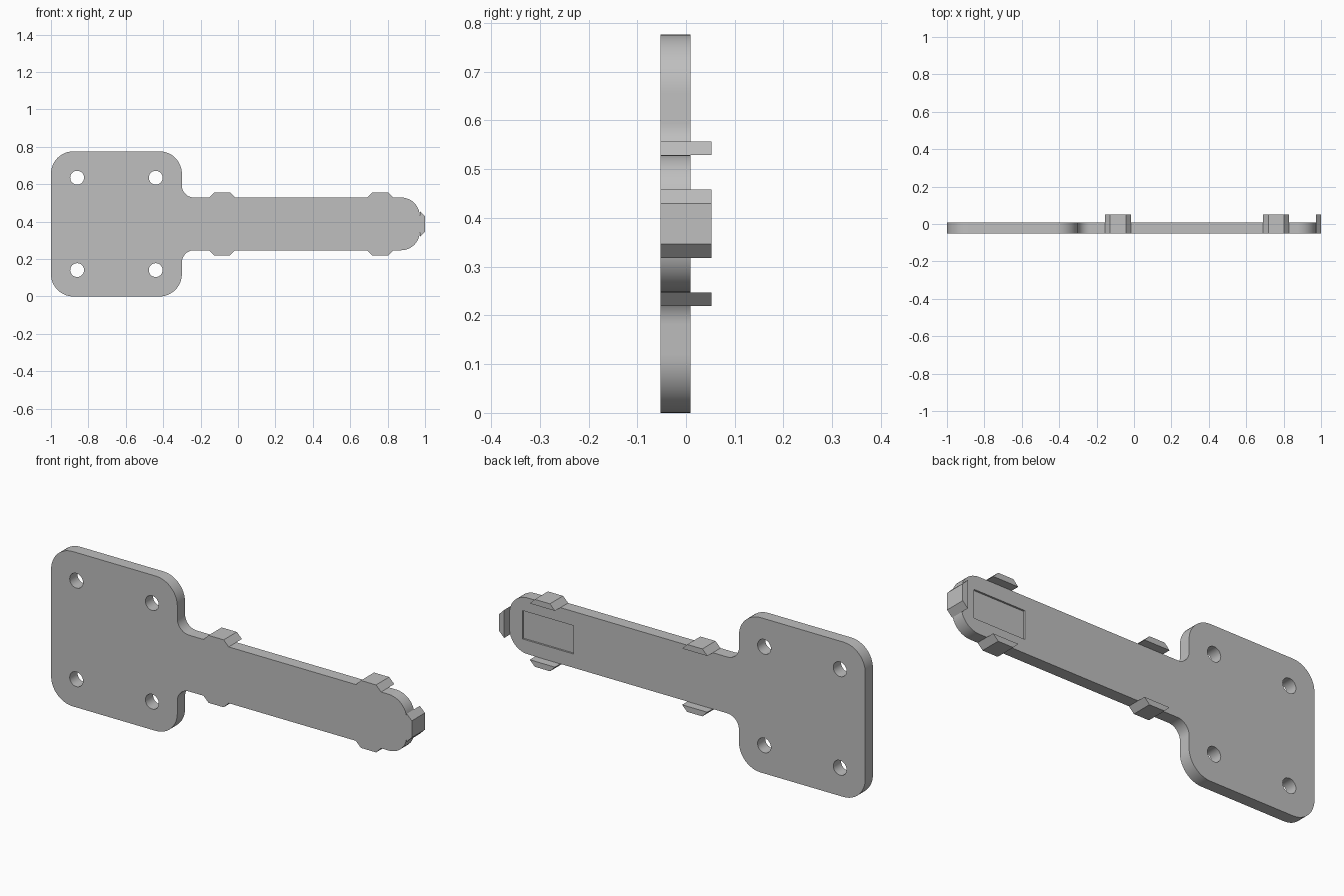
import bpy, bmesh, math
from mathutils import Vector

if "Cube" in bpy.data.objects:
    bpy.data.objects.remove(bpy.data.objects["Cube"], do_unlink=True)

MID = 0.388                               # height of the symmetry line
FRONT, BACK, HOOK_BACK = -0.052, 0.009, 0.052
ARM, TIP = 0.141, 0.972                   # half width and end of the arm

grey = bpy.data.materials.new("plain grey")
grey.use_nodes = True
colour = (0.52, 0.52, 0.52, 1)
grey.diffuse_color = colour
grey.node_tree.nodes["Principled BSDF"].inputs["Base Color"].default_value = colour


def rounded(corners, steps=12):
    """Replace each (x, z, radius) corner with a tangent arc."""
    out = []
    for i, (x, z, r) in enumerate(corners):
        p = Vector((x, z))
        a = (Vector(corners[i - 1][:2]) - p).normalized()
        b = (Vector(corners[(i + 1) % len(corners)][:2]) - p).normalized()
        if not r:
            out.append(p)
            continue
        centre = p + (a + b) * r          # all rounded corners are square
        for k in range(steps + 1):
            t = k / steps * math.pi / 2
            out.append(centre - b * r * math.cos(t) - a * r * math.sin(t))
    return out


def prism(name, points, y0, y1):
    """Extrude an x-z outline from y0 to y1."""
    bm = bmesh.new()
    face = bm.faces.new([bm.verts.new((x, y0, z + MID)) for x, z in points])
    new = bmesh.ops.extrude_face_region(bm, geom=[face])["geom"]
    bmesh.ops.translate(bm, vec=(0, y1 - y0, 0),
                        verts=[v for v in new if isinstance(v, bmesh.types.BMVert)])
    bmesh.ops.recalc_face_normals(bm, faces=bm.faces)
    mesh = bpy.data.meshes.new(name)
    bm.to_mesh(mesh)
    bm.free()
    mesh.materials.append(grey)
    obj = bpy.data.objects.new(name, mesh)
    bpy.context.collection.objects.link(obj)
    return obj


def select(obj):
    bpy.ops.object.select_all(action='DESELECT')
    obj.select_set(True)
    bpy.context.view_layer.objects.active = obj


def cut(target, cutter):
    cutter.hide_render = True
    mod = target.modifiers.new("cut", 'BOOLEAN')
    mod.operation, mod.solver, mod.object = 'DIFFERENCE', 'EXACT', cutter
    select(target)
    bpy.ops.object.modifier_apply(modifier=mod.name)
    bpy.data.objects.remove(cutter, do_unlink=True)


# Mounting plate and arm in one outline, mirrored about the centre line
upper = [(-1, MID, 0.12), (-0.3, MID, 0.12), (-0.3, ARM, 0.065), (TIP, ARM, 0.1)]
lower = [(x, -z, r) for x, z, r in reversed(upper)]
body = prism("plate_and_arm", rounded(upper + lower), FRONT, BACK)

# Four screw holes
for x in (-0.86, -0.44):
    for z in (-0.247, 0.247):
        ring = [(x + 0.037 * math.cos(k * math.tau / 32),
                 z + 0.037 * math.sin(k * math.tau / 32)) for k in range(32)]
        cut(body, prism("hole_cutter", ring, -0.2, 0.2))

# Shallow label recess on the back near the tip
cut(body, prism("recess_cutter",
                [(0.617, -0.072), (0.9, -0.072), (0.9, 0.07), (0.617, 0.07)], 0, 0.2))
select(body)
bpy.ops.object.shade_smooth_by_angle(angle=math.radians(30))

# Tapered clip tabs: two pairs along the arm and one at the tip
tab = [(-0.07, 0), (0.07, 0), (0.042, 0.028), (-0.042, 0.028)]
for label, x in (("inner", -0.085), ("outer", 0.76)):
    for side, s in (("upper", 1), ("lower", -1)):
        prism(f"{label}_{side}_tab", [(x + u, s * (ARM + h)) for u, h in tab],
              FRONT, HOOK_BACK)
prism("tip_tab", [(TIP + h, u) for u, h in tab], FRONT, HOOK_BACK)
